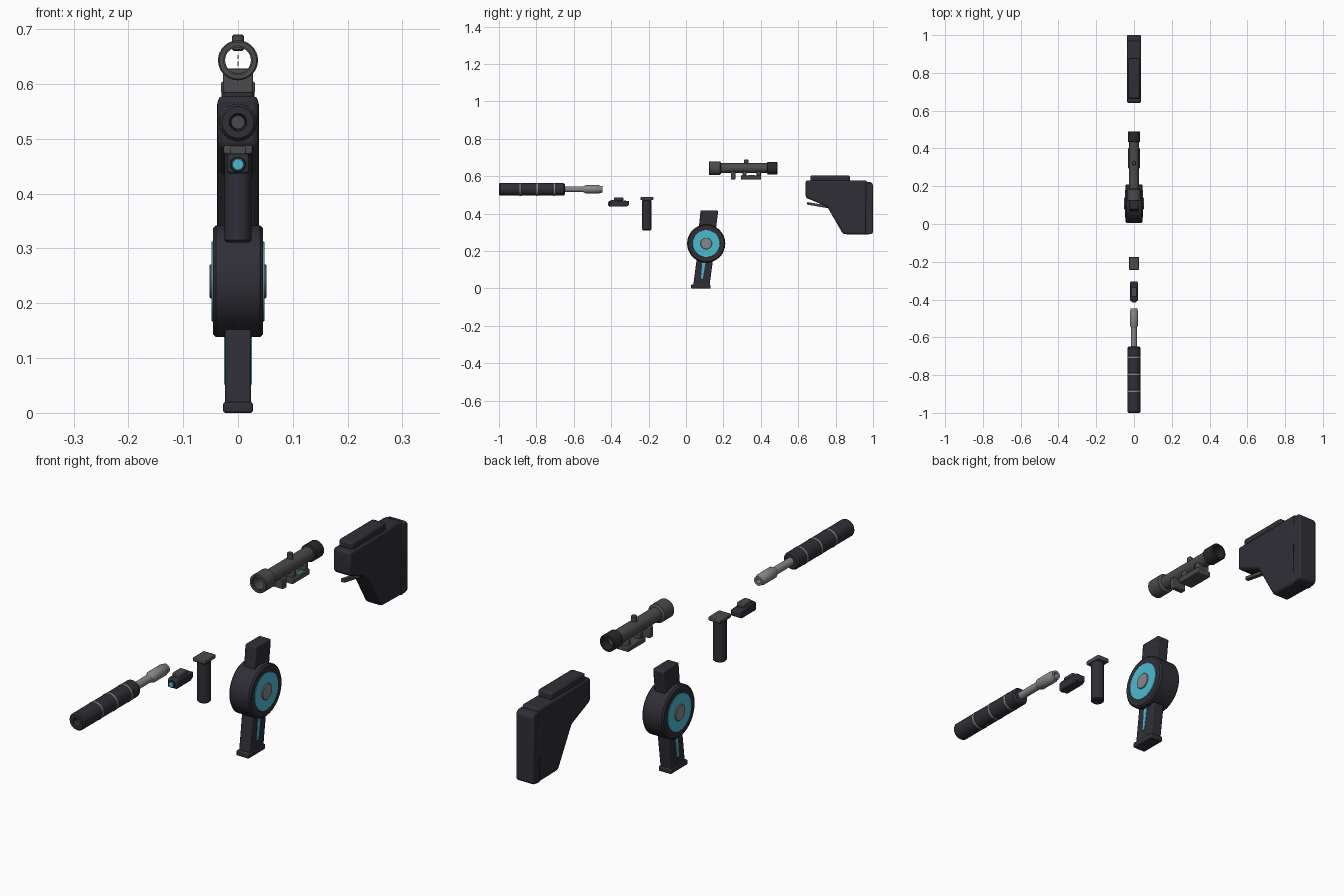
import bpy, bmesh, math
from mathutils import Matrix, Vector

cube = bpy.data.objects.get("Cube")
if cube:
    bpy.data.objects.remove(cube)


def material(name, rgb, metal=0.0):
    m = bpy.data.materials.new(name)
    m.use_nodes = True
    m.diffuse_color = (*rgb, 1)
    m.node_tree.nodes["Principled BSDF"].inputs["Base Color"].default_value = (*rgb, 1)
    return m


DARK = material("dark polymer", (0.028, 0.028, 0.037))
METAL = material("gunmetal", (0.07, 0.07, 0.072))
STEEL = material("light steel", (0.25, 0.24, 0.24))
CYAN = material("cyan accent", (0.07, 0.5, 0.64))
BLACK = material("black rubber", (0.022, 0.022, 0.024))

# Turn the lathe's z axis along another axis
ALONG = {"x": Matrix.Rotation(math.pi / 2, 4, "Y"),
         "y": Matrix.Rotation(-math.pi / 2, 4, "X"),
         "z": Matrix.Identity(4)}


def finish(name, bm, mat, bevel=0.0, segments=2):
    bmesh.ops.recalc_face_normals(bm, faces=bm.faces)
    mesh = bpy.data.meshes.new(name)
    bm.to_mesh(mesh)
    bm.free()
    mesh.materials.append(mat)
    ob = bpy.data.objects.new(name, mesh)
    bpy.context.collection.objects.link(ob)
    if bevel:
        mod = ob.modifiers.new("soft edges", "BEVEL")
        mod.width, mod.segments = bevel, segments
        mod.limit_method = "ANGLE"
    bpy.ops.object.select_all(action="DESELECT")
    ob.select_set(True)
    bpy.context.view_layer.objects.active = ob
    bpy.ops.object.shade_smooth_by_angle(angle=math.radians(35))
    return ob


def lathe(name, profile, mat, axis="y", at=(0, 0, 0), sides=32, hollow=False):
    """Revolve (position, radius) points around an axis; hollow joins last to first."""
    bm = bmesh.new()
    rings = []
    for h, r in profile:
        rings.append([bm.verts.new((r * math.cos(a), r * math.sin(a), h))
                      for a in (2 * math.pi * i / sides for i in range(sides))])
    pairs = list(zip(rings, rings[1:]))
    if hollow:
        pairs.append((rings[-1], rings[0]))
    for a, b in pairs:
        for i in range(sides):
            j = (i + 1) % sides
            bm.faces.new((a[i], a[j], b[j], b[i]))
    if not hollow:
        bm.faces.new(rings[0])
        bm.faces.new(rings[-1])
    bm.transform(Matrix.Translation(at) @ ALONG[axis])
    return finish(name, bm, mat)


def rod(name, start, end, r, mat, axis="y", at=(0, 0, 0), edge=0.003, sides=32):
    return lathe(name, [(start, r - edge), (start + edge, r), (end - edge, r), (end, r - edge)],
                 mat, axis, at, sides)


def prism(name, outline, half, mat, bevel=0.004, x=0.0):
    """Extrude a (y, z) side outline across the width."""
    bm = bmesh.new()
    face = bm.faces.new([bm.verts.new((x - half, y, z)) for y, z in outline])
    new = bmesh.ops.extrude_face_region(bm, geom=[face])["geom"]
    bmesh.ops.translate(bm, vec=(2 * half, 0, 0),
                        verts=[v for v in new if isinstance(v, bmesh.types.BMVert)])
    return finish(name, bm, mat, bevel)


def box(name, half, y0, y1, z0, z1, mat, bevel=0.003, x=0.0):
    return prism(name, [(y0, z0), (y1, z0), (y1, z1), (y0, z1)], half, mat, bevel, x)


# Suppressor with barrel
bore = (0, 0, 0.53)
lathe("suppressor_body", [(-0.97, 0.012), (-1.0, 0.016), (-1.0, 0.029), (-0.994, 0.034),
                          (-0.656, 0.034), (-0.648, 0.028), (-0.648, 0.012)],
      DARK, at=bore, hollow=True)
rod("suppressor_core", -0.975, -0.66, 0.013, METAL, at=bore, edge=0.001)
for i, y in enumerate((-0.885, -0.795, -0.705)):
    rod(f"suppressor_ring_{i + 1}", y - 0.005, y + 0.005, 0.035, STEEL, at=bore, edge=0.001)
rod("barrel", -0.665, -0.53, 0.015, STEEL, at=bore, edge=0.001)
lathe("barrel_collar", [(-0.55, 0.015), (-0.535, 0.022), (-0.465, 0.022), (-0.46, 0.019),
                        (-0.447, 0.018), (-0.447, 0.010), (-0.47, 0.010), (-0.47, 0.001)],
      STEEL, at=bore)

# Small front light
prism("light_body", [(-0.408, 0.437), (-0.32, 0.437), (-0.305, 0.445), (-0.305, 0.468),
                     (-0.395, 0.473), (-0.408, 0.468)], 0.02, DARK)
box("light_mount", 0.015, -0.385, -0.335, 0.47, 0.486, METAL)
rod("light_bezel", -0.413, -0.40, 0.014, DARK, at=(0, 0, 0.453), edge=0.001)
rod("light_lens", -0.416, -0.40, 0.011, CYAN, at=(0, 0, 0.453), edge=0.001, sides=12)

# Vertical foregrip
box("foregrip_plate", 0.026, -0.243, -0.175, 0.472, 0.488, METAL)
rod("foregrip_handle", 0.311, 0.474, 0.0245, DARK, "z", (0, -0.21, 0), 0.004)

# Drum magazine
drum = (0, 0.108, 0.24)
rod("drum_body", -0.046, 0.046, 0.102, DARK, "x", drum, 0.006, 48)
rod("drum_face", -0.048, 0.048, 0.073, CYAN, "x", drum, 0.001, 48)
rod("drum_hub", -0.052, 0.052, 0.031, STEEL, "x", drum, 0.002)
prism("feed_neck", [(0.066, 0.30), (0.158, 0.30), (0.172, 0.412), (0.166, 0.418), (0.078, 0.418)],
      0.024, DARK)
prism("magazine_stem", [(0.038, 0.01), (0.125, 0.01), (0.148, 0.18), (0.06, 0.18)], 0.024, DARK)
prism("magazine_floorplate", [(0.027, 0.0), (0.132, 0.0), (0.132, 0.02), (0.027, 0.02)],
      0.027, DARK)
for side, sx in (("left", 1), ("right", -1)):
    prism(f"{side}_ammo_stripe", [(0.080, 0.052), (0.090, 0.052), (0.104, 0.138), (0.087, 0.138)],
          0.001, CYAN, 0, sx * 0.0245)

# Scope: open tube, wider at both ends
sight = (0, 0, 0.643)
lathe("scope_objective", [(0.122, 0.026), (0.122, 0.034), (0.125, 0.0365), (0.182, 0.0365),
                          (0.188, 0.026)], METAL, at=sight, hollow=True)
lathe("scope_tube", [(0.13, 0.0235), (0.13, 0.0265), (0.45, 0.0265), (0.45, 0.0235)],
      METAL, at=sight, hollow=True)
lathe("scope_eyepiece", [(0.433, 0.026), (0.436, 0.033), (0.486, 0.033), (0.489, 0.030),
                         (0.489, 0.0245)], BLACK, at=sight, hollow=True)
rod("scope_turret", 0.66, 0.69, 0.011, METAL, "z", (0, 0.322, 0))
for i, z in enumerate((0.637, 0.649)):
    box(f"scope_reticle_{i + 1}", 0.0008, 0.30, 0.302, z - 0.004, z + 0.004, CYAN, 0)

# Scope mount
box("front_mount_leg", 0.027, 0.24, 0.264, 0.583, 0.626, METAL)
box("rail_clamp", 0.031, 0.294, 0.402, 0.583, 0.604, METAL)
for name, y in (("middle", 0.302), ("rear", 0.378)):
    box(f"{name}_mount_leg", 0.026, y, y + 0.022, 0.60, 0.628, METAL)
box("mount_marker", 0.003, 0.335, 0.365, 0.602, 0.606, CYAN, 0, 0.024)

# Shoulder stock
prism("stock_body", [(0.64, 0.578), (0.64, 0.485), (0.755, 0.437), (0.84, 0.29), (0.965, 0.288),
                     (0.968, 0.578)], 0.037, DARK, 0.01)
box("cheek_rest", 0.030, 0.665, 0.876, 0.57, 0.604, DARK, 0.008)
prism("butt_pad", [(0.962, 0.568), (0.958, 0.287), (0.994, 0.292), (1.0, 0.30), (1.0, 0.555),
                   (0.99, 0.568)], 0.038, DARK, 0.005)
prism("stock_lever", [(0.648, 0.448), (0.648, 0.462), (0.79, 0.438), (0.79, 0.424)],
      0.008, METAL, 0.002)
